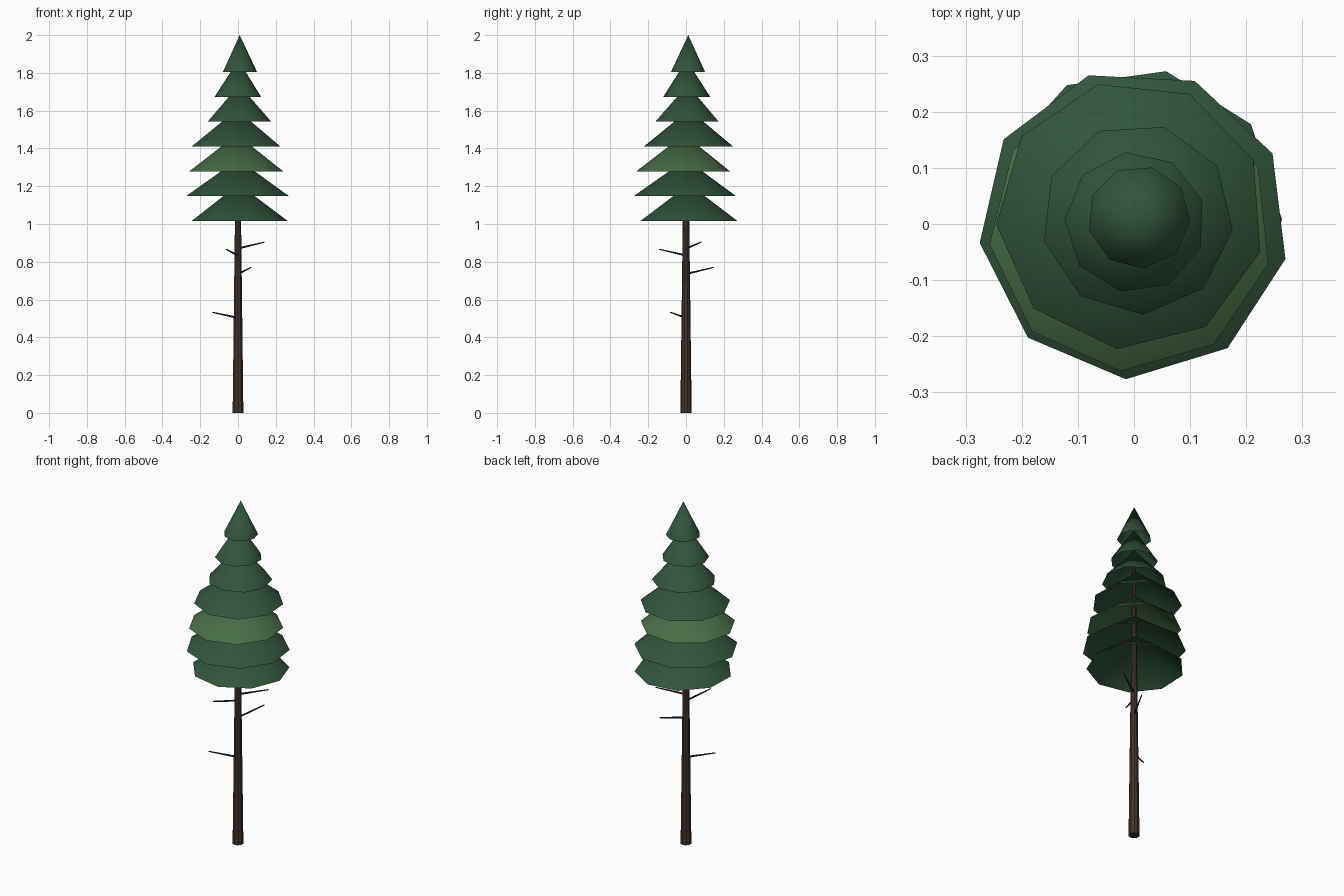
import bpy, bmesh, math
from mathutils import Vector

if "Cube" in bpy.data.objects:
    bpy.data.objects.remove(bpy.data.objects["Cube"])


def material(name, rgb):
    m = bpy.data.materials.new(name)
    m.diffuse_color = (*rgb, 1)
    m.use_nodes = True
    m.node_tree.nodes["Principled BSDF"].inputs["Base Color"].default_value = m.diffuse_color
    return m


DARK_GREEN = material("dark_green", (0.030, 0.090, 0.044))
LIGHT_GREEN = material("light_green", (0.064, 0.156, 0.062))
BARK = material("bark_brown", (0.062, 0.036, 0.024))
TWIG = material("twig_brown", (0.030, 0.020, 0.016))


def finish(name, bm, mat, smooth):
    bmesh.ops.recalc_face_normals(bm, faces=bm.faces)
    mesh = bpy.data.meshes.new(name)
    bm.to_mesh(mesh)
    bm.free()
    mesh.materials.append(mat)
    for p in mesh.polygons:
        p.use_smooth = smooth
    ob = bpy.data.objects.new(name, mesh)
    bpy.context.collection.objects.link(ob)
    return ob


def rod(name, a, b, r1, r2, sides, mat):
    """Tapered closed rod from a to b."""
    a, b = Vector(a), Vector(b)
    bm = bmesh.new()
    bmesh.ops.create_cone(bm, cap_ends=True, segments=sides,
                          radius1=r1, radius2=r2, depth=(b - a).length)
    ob = finish(name, bm, mat, False)
    ob.location = (a + b) / 2
    ob.rotation_mode = 'QUATERNION'
    ob.rotation_quaternion = (b - a).to_track_quat('Z', 'Y')
    return ob


def foliage_tier(name, cx, cy, z, r, height, turn, mat):
    """Hollow nine-sided cone, open underneath."""
    bm = bmesh.new()
    apex = bm.verts.new((cx, cy, z + height))
    rim = []
    for i in range(9):
        a = math.radians(turn + 40 * i)
        rim.append(bm.verts.new((cx + r * math.cos(a), cy + r * math.sin(a), z)))
    for i in range(9):
        bm.faces.new((rim[i], rim[(i + 1) % 9], apex))
    # open cone: orient outward explicitly
    bm.normal_update()
    return finish(name, bm, mat, True)


# trunk
rod("trunk", (0, 0, 0), (0, 0, 1.9), 0.03, 0.006, 10, BARK)

# bare twigs: start height on the trunk, tip
twigs = [(0.735, (0.068, 0.145, 0.77)),
         (0.87, (0.14, 0.08, 0.904)),
         (0.833, (-0.062, -0.142, 0.866)),
         (0.503, (-0.134, -0.082, 0.532))]
for i, (z, tip) in enumerate(twigs):
    rod(f"twig_{i + 1}", (0, 0, z), tip, 0.006, 0.003, 5, TWIG)

# foliage tiers: centre x, centre y, rim radius, turn in degrees
tiers = [(0.003, 0.017, 0.261, -2),
         (0.000, 0.000, 0.277, 27),
         (-0.006, -0.010, 0.253, 26),
         (-0.006, 0.016, 0.240, 24),
         (0.006, 0.009, 0.171, -6.5),
         (0.002, 0.003, 0.126, 18),
         (0.009, 0.012, 0.092, -5)]
for i, (cx, cy, r, turn) in enumerate(tiers):
    foliage_tier(f"foliage_tier_{i + 1}", cx, cy, 1.016 + 0.1315 * i, r, 0.195,
                 turn, LIGHT_GREEN if i == 2 else DARK_GREEN)
